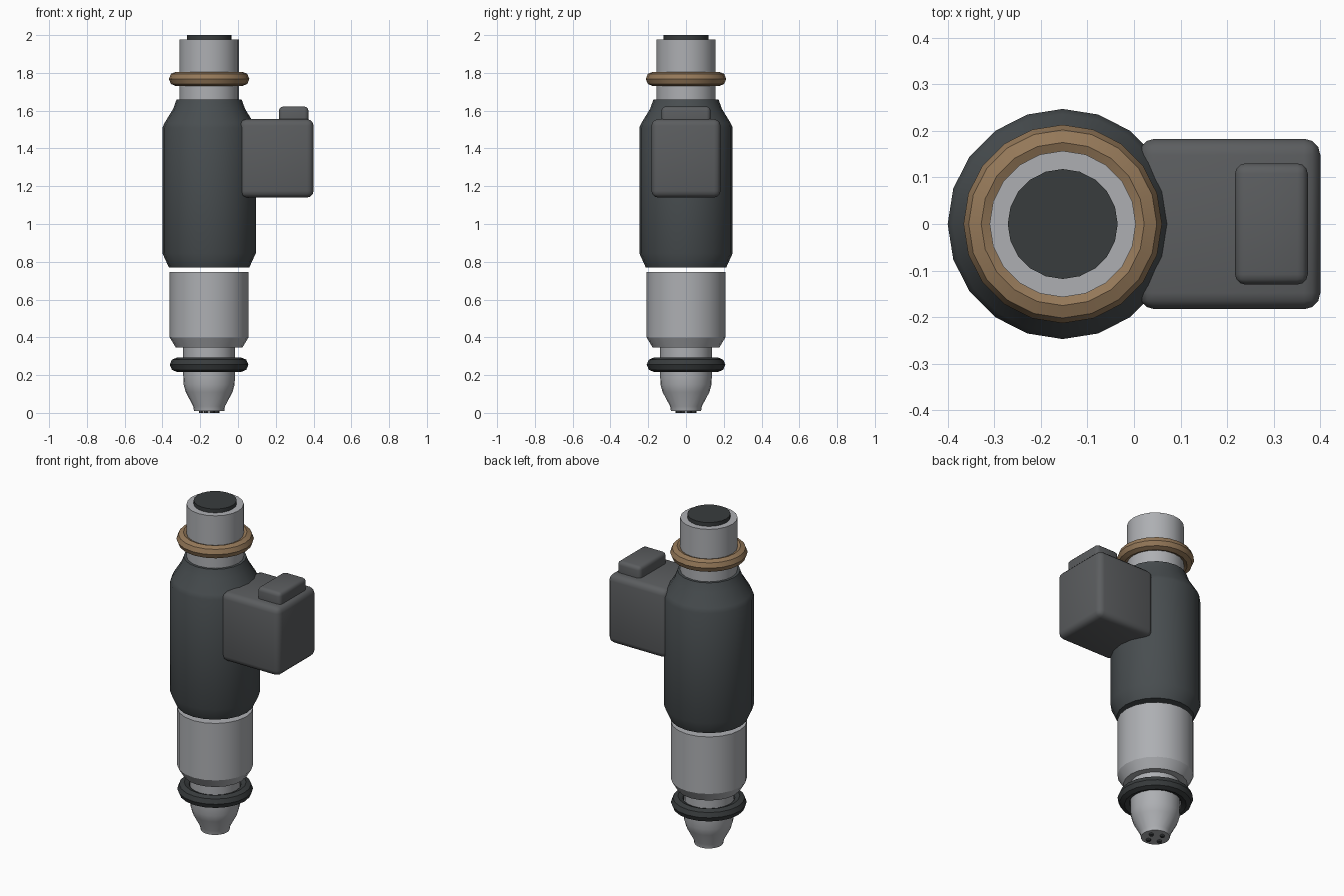
import bpy, math

if "Cube" in bpy.data.objects:
    bpy.data.objects.remove(bpy.data.objects["Cube"])

AX = -0.153  # x position of the injector axis
SIDES = 20


def mat(name, rgb):
    m = bpy.data.materials.new(name)
    m.diffuse_color = (*rgb, 1)
    m.use_nodes = True
    m.node_tree.nodes["Principled BSDF"].inputs["Base Color"].default_value = m.diffuse_color
    return m


METAL = mat("metal", (0.42, 0.43, 0.45))
DARK = mat("dark_plastic", (0.065, 0.075, 0.08))
GREY = mat("grey_plastic", (0.105, 0.11, 0.115))
BLACK = mat("black_rubber", (0.04, 0.045, 0.047))
BROWN = mat("brown_rubber", (0.3, 0.19, 0.1))


def finish(ob, name, material, angle=30):
    ob.name = name
    ob.data.materials.clear()
    ob.data.materials.append(material)
    bpy.ops.object.select_all(action='DESELECT')
    ob.select_set(True)
    bpy.context.view_layer.objects.active = ob
    bpy.ops.object.shade_smooth_by_angle(angle=math.radians(angle))
    return ob


def lathe(name, profile, material, sides=SIDES, cx=AX, cy=0):
    """Capped solid of revolution from (radius, z) points, bottom to top."""
    verts = [(cx + r * math.cos(2 * math.pi * i / sides),
              cy + r * math.sin(2 * math.pi * i / sides), z)
             for r, z in profile for i in range(sides)]
    faces = [(k * sides + i, k * sides + (i + 1) % sides,
              (k + 1) * sides + (i + 1) % sides, (k + 1) * sides + i)
             for k in range(len(profile) - 1) for i in range(sides)]
    top = (len(profile) - 1) * sides
    faces += [tuple(reversed(range(sides))), tuple(range(top, top + sides))]
    me = bpy.data.meshes.new(name)
    me.from_pydata(verts, [], faces)
    ob = bpy.data.objects.new(name, me)
    bpy.context.collection.objects.link(ob)
    return finish(ob, name, material)


def seal(name, z, major, minor, material):
    bpy.ops.mesh.primitive_torus_add(location=(AX, 0, z), major_radius=major,
                                     minor_radius=minor, major_segments=SIDES,
                                     minor_segments=8, rotation=(0, 0, 0))
    ob = bpy.context.object
    return finish(ob, name, material)


def rounded_box(name, lo, hi, bevel, material):
    bpy.ops.mesh.primitive_cube_add(
        size=1, location=[(a + b) / 2 for a, b in zip(lo, hi)])
    ob = bpy.context.object
    ob.scale = [b - a for a, b in zip(lo, hi)]
    bpy.ops.object.transform_apply(location=False, rotation=False, scale=True)
    mod = ob.modifiers.new("bevel", 'BEVEL')
    mod.width = bevel
    mod.segments = 3
    bpy.ops.object.modifier_apply(modifier="bevel")
    return finish(ob, name, material, 40)


# Nozzle, neck and spray holes
lathe("nozzle", [(0.08, 0.01), (0.084, 0.035), (0.124, 0.11), (0.135, 0.15),
                 (0.137, 0.2), (0.137, 0.37)], METAL)
for i in range(4):
    a = math.radians(20 + 90 * i)
    lathe(f"spray_hole_{i + 1}", [(0.013, 0.0), (0.013, 0.02)], BLACK, 8,
          AX + 0.044 * math.cos(a), 0.044 * math.sin(a))

# Metal lower shell
lathe("lower_shell", [(0.176, 0.345), (0.209, 0.4), (0.209, 0.745)], METAL)

# Moulded body
lathe("body", [(0.213, 0.77), (0.247, 0.845), (0.247, 1.51), (0.236, 1.535),
               (0.19, 1.61), (0.172, 1.66)], DARK)

# Inlet tube and filter plug
lathe("inlet_tube", [(0.157, 1.6), (0.157, 1.977)], METAL)
lathe("filter_plug", [(0.118, 1.9), (0.118, 2.0)], BLACK)

# Seals
seal("lower_seal", 0.255, 0.17, 0.038, BLACK)
seal("upper_seal", 1.768, 0.175, 0.038, BROWN)

# Electrical connector and its latch
rounded_box("connector", (0.01, -0.183, 1.14), (0.4, 0.183, 1.555), 0.035, GREY)
rounded_box("latch", (0.217, -0.13, 1.5), (0.373, 0.13, 1.622), 0.022, GREY)
